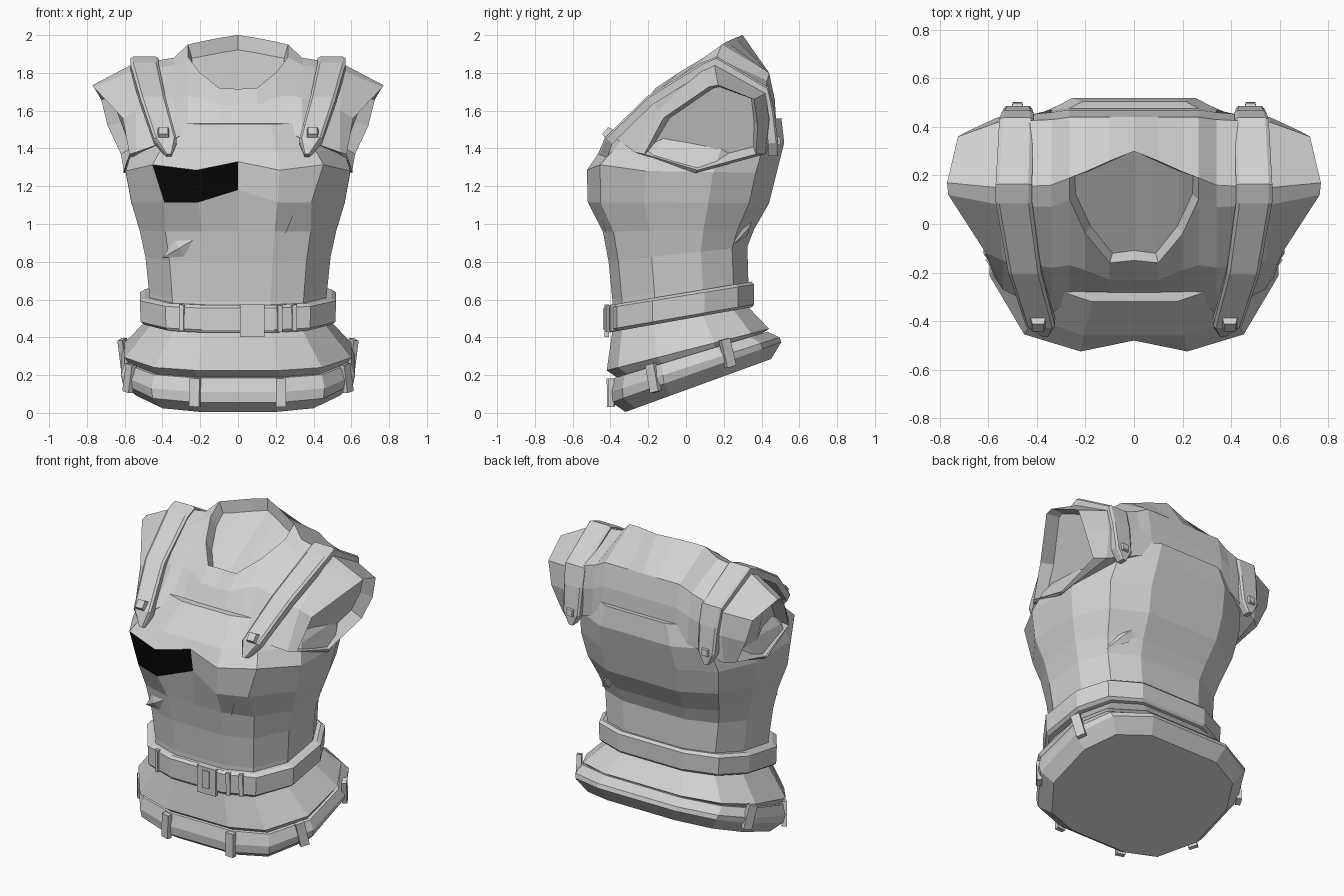
import bpy, bmesh, math
from mathutils import Vector, Matrix

if "Cube" in bpy.data.objects:
    bpy.data.objects.remove(bpy.data.objects["Cube"])


def material(name, v):
    m = bpy.data.materials.new(name)
    m.diffuse_color = (v, v, v, 1)
    m.use_nodes = True
    m.node_tree.nodes["Principled BSDF"].inputs["Base Color"].default_value = m.diffuse_color
    return m


GREY = material("light grey", 0.64)
BLACK = material("black", 0.002)

# Half outline of the body section (front centre to back centre, unit size)
HALF = [(0, -1), (.37, -1), (.74, -.86), (1, -.38), (1, .33), (.82, .78), (.45, 1), (0, 1)]
RING = HALF + [(-u, v) for u, v in HALF[-2:0:-1]]
N = len(RING)


def ring(hw, yf, yb, zf, zb, dip=0):
    """Tilted body section: half width, front/back y, front/back z, centre dip."""
    pts = []
    for i, (u, v) in enumerate(RING):
        t = (v + 1) / 2
        d = dip if i == 0 else 0
        pts.append(Vector((u * hw, yf + (yb - yf) * t + d, zf + (zb - zf) * t + d)))
    return pts


def finish(name, bm, mats=(GREY,)):
    bmesh.ops.recalc_face_normals(bm, faces=bm.faces)
    me = bpy.data.meshes.new(name)
    bm.to_mesh(me)
    bm.free()
    for m in mats:
        me.materials.append(m)
    ob = bpy.data.objects.new(name, me)
    bpy.context.collection.objects.link(ob)
    return ob


def loft(bm, rings, cap_start=True, cap_end=True):
    """Skin closed rings; returns the side faces row by row and the end caps."""
    vs = [[bm.verts.new(p) for p in r] for r in rings]
    n = len(vs[0])
    rows = [[bm.faces.new((a[i], a[(i + 1) % n], b[(i + 1) % n], b[i])) for i in range(n)]
            for a, b in zip(vs, vs[1:])]
    caps = []
    if cap_start:
        caps.append(bm.faces.new(vs[0][::-1]))
    if cap_end:
        caps.append(bm.faces.new(vs[-1]))
    return rows, caps


def box(name, pos, size, out, up=(0, 0, 1), taper=1.0):
    """Block with its local y pointing along 'out' (outer face may taper)."""
    y = Vector(out).normalized()
    x = y.cross(Vector(up)).normalized()
    z = x.cross(y)
    rot = Matrix((x, y, z)).transposed()
    bm = bmesh.new()
    bmesh.ops.create_cube(bm, size=1)
    for v in bm.verts:
        k = taper if v.co.y > 0 else 1
        v.co = Vector(pos) + rot @ Vector((v.co.x * size[0] * k, v.co.y * size[1], v.co.z * size[2] * k))
    return finish(name, bm)


# Torso with flared hem
BODY = [(.57, -.34, .40, .17, .42), (.60, -.42, .44, .225, .445), (.46, -.39, .33, .43, .56),
        (.47, -.39, .33, .60, .70), (.49, -.41, .325, .80, .88), (.52, -.44, .36, .96, .97),
        (.565, -.52, .44, 1.115, 1.11, .065), (.595, -.525, .48, 1.285, 1.27, .045),
        (.56, -.46, .52, 1.38, 1.43), (.47, -.32, .505, 1.53, 1.56)]
bm = bmesh.new()
rings = [ring(*r) for r in BODY]
# Raise and widen the outer chest corners
for i in (2, N - 2):
    rings[7][i] += Vector((math.copysign(.012, rings[7][i].x), 0, .03))
    rings[6][i].x *= .93
rows, _ = loft(bm, rings)
# Dark patch on one side of the chest
for f in rows[6]:
    c = f.calc_center_median()
    if -.4 < c.x < 0 and c.y < -.4:
        f.material_index = 1
finish("torso", bm, (GREY, BLACK))

# Shoulder yoke: sections run front hem, front, neck front, neck back, back, back hem, underside
BACK = [(.44, 1.80), (.47, 1.66), (.48, 1.50), (.05, 1.40)]
SECTIONS = [
    (0, [(-.30, 1.50), (-.23, 1.63), (-.15, 1.715), (.30, 2.0)] + BACK),
    (.10, [(-.30, 1.50), (-.23, 1.63), (-.16, 1.72), (.26, 1.985)] + BACK),
    (.20, [(-.30, 1.50), (-.19, 1.67), (-.04, 1.80), (.215, 1.965)] + BACK),
    (.265, [(-.31, 1.49), (-.17, 1.68), (.10, 1.885), (.19, 1.95)] + BACK),
    (.34, [(-.37, 1.45), (-.18, 1.67), (.07, 1.84), (.16, 1.88), (.43, 1.76), (.46, 1.62), (.47, 1.45), (.05, 1.36)]),
    (.56, [(-.27, 1.38), (-.15, 1.60), (.08, 1.81), (.15, 1.845), (.42, 1.69), (.44, 1.55), (.42, 1.37), (.05, 1.27)]),
]
yoke_rings = [[Vector((x, y, z)) for y, z in pts] for x, pts in SECTIONS]
yoke_rings[5][7].x = .605
yoke_rings[5][0].x = yoke_rings[5][1].x = .54
# Slanted arm opening, widest at the top and facing slightly forward
yoke_rings.append([Vector(p) for p in (
    (.575, -.22, 1.37), (.61, -.12, 1.56), (.765, .12, 1.725), (.77, .17, 1.735),
    (.725, .36, 1.66), (.69, .38, 1.52), (.62, .37, 1.37), (.605, .06, 1.285))])
bm = bmesh.new()
rows, caps = loft(bm, yoke_rings, cap_start=False)
# Sink the arm opening
bmesh.ops.recalc_face_normals(bm, faces=bm.faces)
bmesh.ops.inset_individual(bm, faces=caps, thickness=.03)
for v in caps[0].verts:
    v.co += Vector((-.07, .01, .02))
# Sink the neck opening
neck = [r[2] for r in rows[:3]]
bmesh.ops.inset_region(bm, faces=neck, thickness=.025, use_boundary=False)
for v in {v for f in neck for v in f.verts}:
    v.co += Vector((0, .02, -.065))
    if v.co.x < .05:
        v.co.x = 0
bmesh.ops.mirror(bm, geom=bm.verts[:] + bm.edges[:] + bm.faces[:], axis='X', merge_dist=.0005)
finish("shoulder_yoke", bm)

# Waist belt and hem roll
WAIST = [(.495, -.41, .35, .425, .56), (.515, -.42, .36, .44, .575),
         (.52, -.42, .36, .555, .68), (.495, -.405, .345, .57, .695)]
HEM = [(.54, -.32, .45, .005, .285), (.61, -.395, .505, .055, .375),
       (.62, -.40, .495, .11, .40), (.60, -.38, .43, .185, .43)]
for name, prof in (("waist_belt", WAIST), ("hem_roll", HEM)):
    bm = bmesh.new()
    loft(bm, [ring(*r) for r in prof])
    finish(name, bm)


def clip(name, prof, x, y, width, depth, height, lift=0.0):
    """Loop sitting on a band at the outline point closest to (x, y)."""
    mid = [(a + b) / 2 for a, b in zip(ring(*prof[1]), ring(*prof[2]))]
    best = None
    for i in range(N):
        a, b = mid[i], mid[(i + 1) % N]
        for k in range(21):
            p = a.lerp(b, k / 20)
            d = (p.x - x) ** 2 + (p.y - y) ** 2
            if best is None or d < best[0]:
                best = (d, p, b - a)
    _, p, t = best
    lean = (prof[1][4] - prof[1][3]) / (prof[1][2] - prof[1][1])
    # Lean with the band only where the outline faces sideways
    side = abs(t.y) / t.length
    return box(name, p + Vector((0, 0, lift)), (width, depth, height),
               Vector((t.y, -t.x, 0)), (0, -lean * side, 1))


# Belt buckle, keeper loops and tail end
clip("buckle", WAIST, .075, -.43, .13, .025, .17, -.01)
clip("buckle_bar", WAIST, .075, -.43, .05, .04, .11)
for x in (-.31, .225, .31):
    clip("belt_keeper", WAIST, x, -.42, .025, .022, .14)
# Hem loops around the bottom roll
for s in (1, -1):
    for x, y in ((.235, -.41), (.59, -.19), (.61, .22)):
        clip("hem_loop", HEM, s * x, y, .055, .03, .15, .025)

# Shoulder straps: centre line from the front tip over the shoulder to the back tip
PATH = [(.365, -.455, 1.365, .012), (.385, -.42, 1.45, .06), (.45, -.20, 1.665, .068),
        (.495, .09, 1.845, .075), (.495, .16, 1.875, .075), (.485, .43, 1.715, .07),
        (.48, .455, 1.60, .066), (.478, .475, 1.43, .058), (.478, .475, 1.36, .015)]
for s in (1, -1):
    pts = [Vector(p[:3]) for p in PATH]
    sections = []
    for i, p in enumerate(pts):
        t = pts[min(i + 1, len(pts) - 1)] - pts[max(i - 1, 0)]
        n = Vector((0, -t.z, t.y)).normalized()
        w = PATH[i][3]
        sections.append([Vector((s * q.x, q.y, q.z)) for q in (
            p + Vector((-w, 0, 0)) - n * .04, p + Vector((w, 0, 0)) - n * .04,
            p + Vector((w, 0, 0)) + n * .002, p + Vector((w * .8, 0, 0)) + n * .012,
            p + Vector((-w * .8, 0, 0)) + n * .012, p + Vector((-w, 0, 0)) + n * .002)])
    bm = bmesh.new()
    loft(bm, sections)
    finish("shoulder_strap", bm)
    box("front_stud", (s * .395, -.405, 1.475), (.075, .06, .075), (0, -.75, .65), taper=.65)
    box("back_stud", (s * .48, .48, 1.44), (.06, .04, .06), (0, 1, .1), taper=.65)


def fold(name, a, b, out, width):
    """Cloth crease: slim tapering ridge from a to b."""
    a, b, out = Vector(a), Vector(b), Vector(out)
    side = (b - a).cross(out).normalized() * width
    m = a.lerp(b, .4)
    bm = bmesh.new()
    va, vb, vl, vr, vt, vd = [bm.verts.new(p) for p in (a, b, m - side, m + side, m + out, m - out)]
    ridge = [vl, vt, vr, vd]
    for i in range(4):
        p, q = ridge[i], ridge[(i + 1) % 4]
        bm.faces.new((va, p, q))
        bm.faces.new((vb, q, p))
    finish(name, bm)


# Cloth creases below the chest and on the back
fold("front_crease", (.23, -.41, .91), (.37, -.47, 1.27), (.008, -.02, 0), .045)
fold("front_crease", (-.40, -.36, .82), (-.18, -.425, .95), (0, -.022, 0), .05)
fold("front_crease", (-.14, -.41, .90), (.22, -.41, .94), (0, -.02, 0), .05)
fold("back_crease", (.42, .25, .89), (.22, .40, 1.10), (.01, .02, 0), .045)
